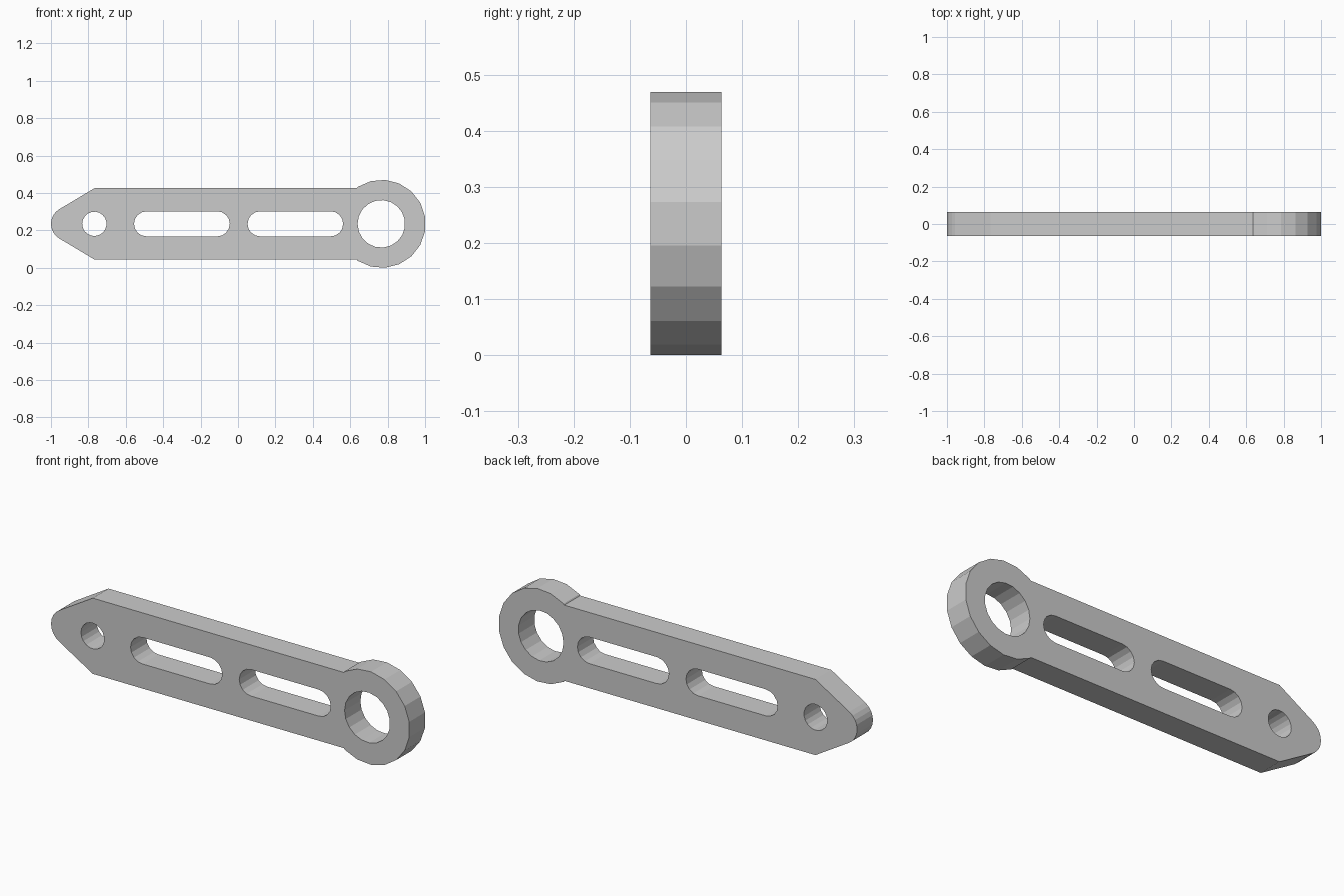
import bpy, bmesh
from math import sin, cos, pi, radians

if "Cube" in bpy.data.objects:
    bpy.data.objects.remove(bpy.data.objects["Cube"])

ZC = 0.2348      # height of the centre line
HALF_T = 0.063   # half thickness
HALF_W = 0.191   # half width of the bar


def arc(cx, r, a0, a1, n):
    return [(cx + r * cos(a0 + (a1 - a0) * i / n),
             r * sin(a0 + (a1 - a0) * i / n)) for i in range(n + 1)]


def circle(cx, r, n):
    return arc(cx, r, pi / n, pi / n + 2 * pi, n)[:-1]


def slot(x0, x1, r, n=8):
    return (arc(x1 - r, r, -pi / 2, pi / 2, n)
            + arc(x0 + r, r, pi / 2, 3 * pi / 2, n))


# Outline: 19-sided eye on the right, straight bar, tapered rounded nose
step = 2 * pi / 19
eye = arc(0.7677, 0.2355, -6.5 * step, 6.5 * step, 13)
nose = arc(-0.909, 0.091, radians(121), radians(239), 8)
outline = (eye + [(0.635, HALF_W), (-0.767, HALF_W)] + nose
           + [(-0.767, -HALF_W), (0.635, -HALF_W)])

# Openings: large eye hole, small nose hole, two slots
loops = [outline, circle(0.766, 0.127, 19), circle(-0.768, 0.065, 19),
         slot(-0.556, -0.044, 0.067), slot(0.051, 0.562, 0.067)]

# Filled, extruded 2D profile
curve = bpy.data.curves.new("link_profile", 'CURVE')
curve.dimensions = '2D'
curve.fill_mode = 'BOTH'
curve.extrude = HALF_T
for pts in loops:
    s = curve.splines.new('POLY')
    s.points.add(len(pts) - 1)
    for p, (x, y) in zip(s.points, pts):
        p.co = (x, y, 0, 1)
    s.use_cyclic_u = True
profile = bpy.data.objects.new("link_profile", curve)
bpy.context.collection.objects.link(profile)

# Turn it into one clean mesh standing upright
mesh = bpy.data.meshes.new_from_object(
    profile.evaluated_get(bpy.context.evaluated_depsgraph_get()))
bpy.data.objects.remove(profile)
bm = bmesh.new()
bm.from_mesh(mesh)
bmesh.ops.remove_doubles(bm, verts=bm.verts, dist=1e-4)
for v in bm.verts:
    x, y, z = v.co
    v.co = (x, -z, y + ZC)
bmesh.ops.recalc_face_normals(bm, faces=bm.faces)
for f in bm.faces:
    f.smooth = False
bm.to_mesh(mesh)
bm.free()
mesh.name = "slotted_link"
link = bpy.data.objects.new("slotted_link", mesh)
bpy.context.collection.objects.link(link)
